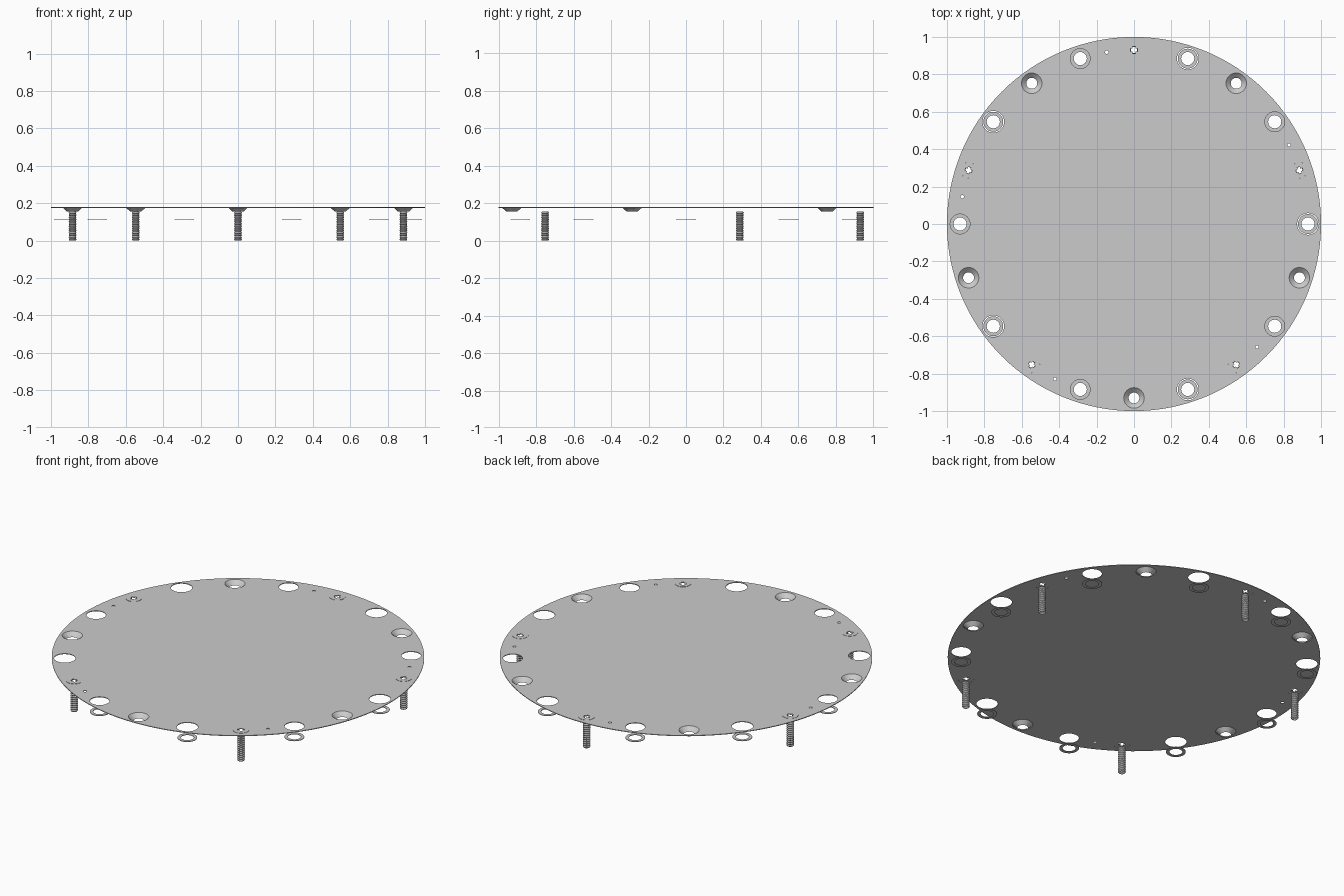
import bpy
import bmesh
from math import sin, cos, pi, radians

cube = bpy.data.objects.get("Cube")
if cube:
    bpy.data.objects.remove(cube, do_unlink=True)

PLATE_Z = 0.177
BOLT_CIRCLE = 0.93


def make_material(name, rgb):
    mat = bpy.data.materials.new(name)
    mat.use_nodes = True
    mat.diffuse_color = (*rgb, 1)
    mat.node_tree.nodes["Principled BSDF"].inputs["Base Color"].default_value = (*rgb, 1)
    return mat


metal = make_material("grey metal", (0.6, 0.6, 0.6))


def link(name, mesh, location=(0, 0, 0), turn=0):
    obj = bpy.data.objects.new(name, mesh)
    obj.location = location
    obj.rotation_euler.z = turn
    bpy.context.collection.objects.link(obj)
    return obj


def spot(degrees, z=0):
    a = radians(degrees)
    return (BOLT_CIRCLE * cos(a), BOLT_CIRCLE * sin(a), z)


def circle(radius, count, centre=(0, 0)):
    return [(centre[0] + radius * cos(2 * pi * i / count),
             centre[1] + radius * sin(2 * pi * i / count)) for i in range(count)]


def sheet(name, outlines, thickness):
    """Flat sheet: the first outline is the rim, the others are holes."""
    curve = bpy.data.curves.new(name, "CURVE")
    curve.dimensions = "2D"
    curve.fill_mode = "BOTH"
    curve.extrude = thickness / 2
    for outline in outlines:
        spline = curve.splines.new("POLY")
        spline.points.add(len(outline) - 1)
        for point, (x, y) in zip(spline.points, outline):
            point.co = (x, y, 0, 1)
        spline.use_cyclic_u = True
    temp = link(name + " outline", curve)
    bpy.context.view_layer.update()
    graph = bpy.context.evaluated_depsgraph_get()
    mesh = bpy.data.meshes.new_from_object(temp.evaluated_get(graph))
    bpy.data.objects.remove(temp, do_unlink=True)
    mesh.name = name
    mesh.materials.clear()
    mesh.materials.append(metal)
    return mesh


def lathe(name, profile, count, twist=0):
    """Open shell turned around z; twist lifts each turn into a helix."""
    bm = bmesh.new()
    rows = []
    for r, z in profile:
        rows.append([bm.verts.new((r * cos(2 * pi * i / count),
                                   r * sin(2 * pi * i / count), z))
                     for i in range(count)])
    for low, high in zip(rows, rows[1:]):
        for i in range(count):
            j = (i + 1) % count
            bm.faces.new((low[i], low[j], high[j], high[i]))
    mesh = bpy.data.meshes.new(name)
    bm.to_mesh(mesh)
    bm.free()
    mesh.materials.append(metal)
    for poly in mesh.polygons:
        poly.use_smooth = False
    return mesh


# Which fitting sits at each angle of the bolt circle
screws = [18 + 72 * i for i in range(5)]
sinks = [54 + 72 * i for i in range(5)]
wide_rings = [72 * i for i in range(5)]
snug_rings = [36 + 72 * i for i in range(5)]
pin_holes = [27 + 72 * i for i in range(5)]

# Round cover plate with all its holes
outlines = [circle(1, 128)]
for angles, radius, count in ((screws, 0.043, 32), (sinks, 0.055, 32),
                              (wide_rings, 0.058, 32), (snug_rings, 0.053, 32),
                              (pin_holes, 0.009, 16)):
    for a in angles:
        outlines.append(circle(radius, count, spot(a)[:2]))
link("cover_plate", sheet("cover_plate", outlines, 0.004), (0, 0, PLATE_Z))

# Flat washers hanging below the larger holes
washer = sheet("washer", [circle(0.053, 32), circle(0.035, 32)], 0.003)
for a in wide_rings + snug_rings:
    link("washer", washer, spot(a, 0.115))

# Open countersink cones
sink = lathe("countersink", [(0.029, 0.155), (0.055, 0.179)], 32)
for a in sinks:
    link("countersink", sink, spot(a)).data.shade_smooth()

# Screw caps with a cross-shaped drive opening
arm, slot = 0.018, 0.007
cross = []
for k in range(4):
    c, s = cos(k * pi / 2), sin(k * pi / 2)
    for x, y in ((arm, -slot), (arm, slot), (slot, slot)):
        cross.append((x * c - y * s, x * s + y * c))
cap = sheet("screw_cap", [circle(0.043, 32), cross], 0.005)

# Hollow threaded shanks
turns = 13
pitch = 0.155 / turns
thread = [(0.017, 0)]
for i in range(turns):
    thread += [(0.021, (i + 0.5) * pitch), (0.017, (i + 1) * pitch)]
shank = lathe("screw_shank", thread, 20)
for a in screws:
    link("screw_cap", cap, spot(a, PLATE_Z + 0.001), radians(a))
    link("screw_shank", shank, spot(a))
